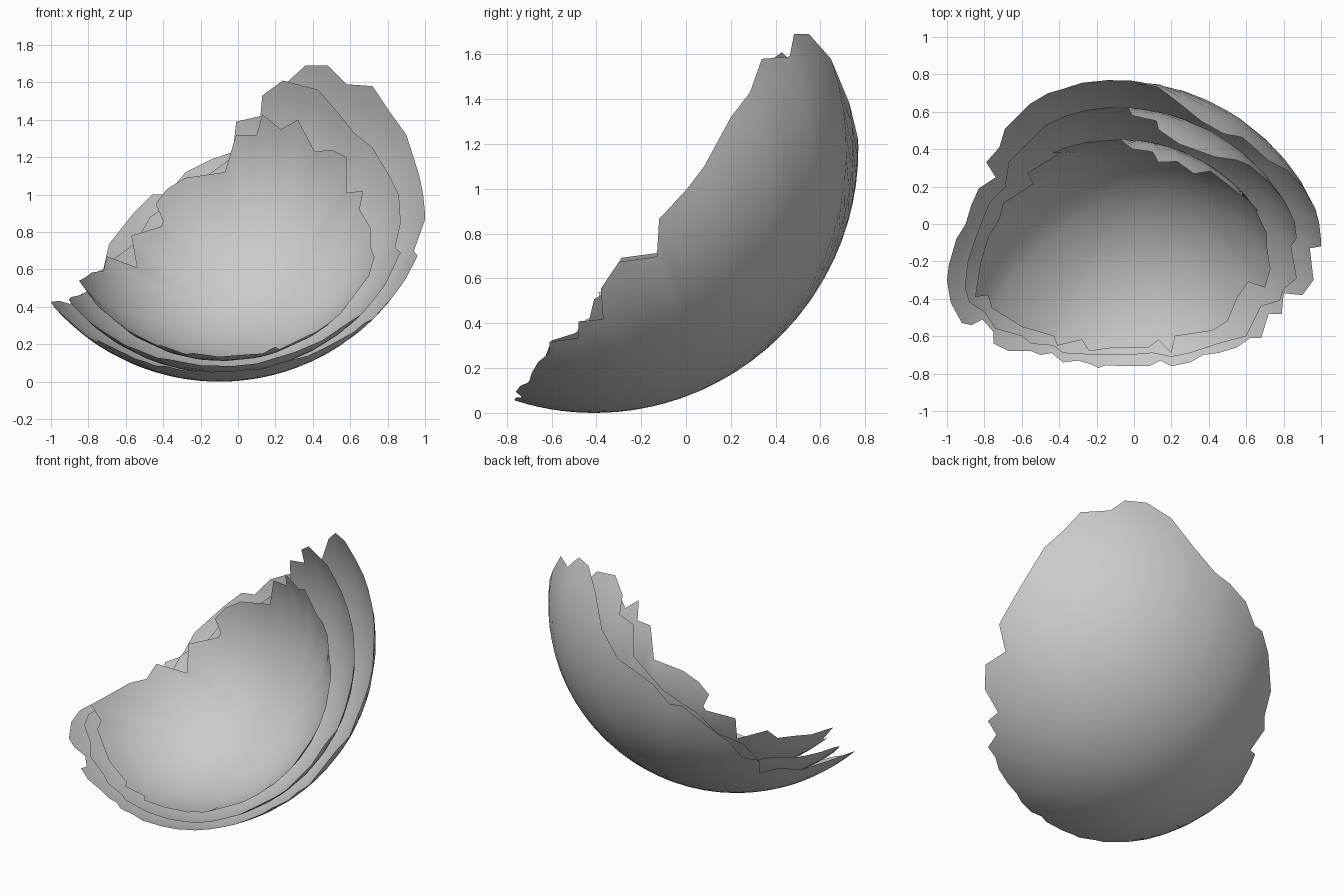
import bpy, bmesh, math
from mathutils import Vector

cube = bpy.data.objects.get("Cube")
if cube:
    bpy.data.objects.remove(cube, do_unlink=True)

grey = bpy.data.materials.new("shell grey")
grey.use_nodes = True
COLOUR = (0.6, 0.6, 0.6, 1)
grey.diffuse_color = COLOUR
bsdf = grey.node_tree.nodes["Principled BSDF"]
bsdf.inputs["Base Color"].default_value = COLOUR
bsdf.inputs["Roughness"].default_value = 0.8

RINGS = 16


def shell(name, centre, radius, low, high):
    """Broken piece of a sphere, bounded by a jagged rim.
    low: rim points (x, y) on the lower half, from right round the front to the left.
    high: rim points (x, z) on the rear half, from left over the top to the right."""
    c = Vector(centre)
    rim = []
    for x, y in low:
        dx, dy = x - c.x, y - c.y
        rim.append(Vector((dx, dy, -math.sqrt(max(0, radius**2 - dx*dx - dy*dy)))).normalized())
    for x, z in high:
        dx, dz = x - c.x, z - c.z
        rim.append(Vector((dx, math.sqrt(max(0, radius**2 - dx*dx - dz*dz)), dz)).normalized())
    pole = sum(rim, Vector()).normalized()

    # Meridians run from the deepest point of the bowl out to each rim point
    bm = bmesh.new()
    tip = bm.verts.new(c + pole * radius)
    lines = [[bm.verts.new(c + pole.slerp(d, i / RINGS) * radius)
              for i in range(1, RINGS + 1)] for d in rim]
    for k, a in enumerate(lines):
        b = lines[(k + 1) % len(lines)]
        bm.faces.new((tip, a[0], b[0]))
        for i in range(RINGS - 1):
            bm.faces.new((a[i], a[i + 1], b[i + 1], b[i]))
    bm.normal_update()
    if sum((f.calc_center_median() - c).dot(f.normal) for f in bm.faces) < 0:
        bmesh.ops.reverse_faces(bm, faces=bm.faces[:])
    for f in bm.faces:
        f.smooth = True
    mesh = bpy.data.meshes.new(name)
    bm.to_mesh(mesh)
    bm.free()
    mesh.materials.append(grey)
    obj = bpy.data.objects.new(name, mesh)
    bpy.context.collection.objects.link(obj)


# Largest shell
shell("outer_shell", (-0.10, -0.41, 1.18), 1.18,
      [(1.0, -.12), (.94, -.13), (.96, -.3), (.9, -.38), (.8, -.37), (.79, -.48),
       (.72, -.48), (.68, -.61), (.62, -.61), (.55, -.66), (.45, -.69), (.37, -.7),
       (.3, -.74), (.2, -.76), (.14, -.73), (.08, -.76), (-.05, -.76), (-.15, -.755),
       (-.19, -.77), (-.23, -.75), (-.3, -.73), (-.38, -.74), (-.44, -.69), (-.5, -.7),
       (-.55, -.68), (-.67, -.68), (-.75, -.64), (-.75, -.58), (-.81, -.51), (-.87, -.54),
       (-.92, -.53), (-.98, -.42), (-1, -.3), (-.99, -.22), (-.95, -.08), (-.9, 0),
       (-.87, .1), (-.83, .19), (-.74, .25), (-.79, .33), (-.72, .41), (-.69, .51)],
      [(-.56, .9), (-.46, 1.0), (-.38, 1.0), (-.28, 1.12), (-.14, 1.19), (-.02, 1.23),
       (.13, 1.38), (.24, 1.58), (.36, 1.69), (.48, 1.69), (.58, 1.59), (.72, 1.58),
       (.82, 1.43), (.9, 1.32), (.97, 1.1), (.99, 1.0), (1.0, .9)])

# Middle shell
shell("middle_shell", (-0.09, -0.425, 1.095), 1.05,
      [(.84, -.12), (.87, -.29), (.8, -.35), (.78, -.41), (.68, -.44), (.65, -.5),
       (.6, -.6), (.45, -.64), (.3, -.69), (.2, -.71), (.1, -.69), (-.03, -.7),
       (-.2, -.7), (-.38, -.69), (-.43, -.65), (-.55, -.64), (-.6, -.6), (-.74, -.56),
       (-.8, -.47), (-.88, -.42), (-.905, -.34), (-.89, -.2), (-.84, -.05), (-.77, .12),
       (-.69, .2), (-.67, .33), (-.55, .45), (-.47, .53)],
      [(-.37, .95), (-.25, 1.02), (-.14, 1.12), (-.03, 1.2), (-.01, 1.39), (.12, 1.42),
       (.13, 1.53), (.24, 1.61), (.43, 1.56), (.55, 1.42), (.62, 1.33), (.72, 1.25),
       (.81, 1.1), (.86, 1.0), (.87, .85)])

# Smallest shell
shell("inner_shell", (-0.08, -0.455, 1.02), 0.91,
      [(.71, -.12), (.73, -.24), (.7, -.34), (.61, -.31), (.55, -.4), (.5, -.52),
       (.42, -.57), (.22, -.6), (.2, -.69), (.13, -.62), (.08, -.66), (-.1, -.66),
       (-.24, -.68), (-.28, -.62), (-.41, -.65), (-.43, -.6), (-.6, -.55), (-.76, -.45),
       (-.78, -.38), (-.85, -.39), (-.82, -.2), (-.78, -.07), (-.72, .03)],
      [(-.7, .67), (-.54, .61), (-.57, .78), (-.41, .83), (-.4, .86), (-.44, .95),
       (-.38, 1.03), (-.28, 1.09), (-.07, 1.12), (-.01, 1.32), (.1, 1.32), (.13, 1.43),
       (.23, 1.35), (.32, 1.4), (.41, 1.23), (.5, 1.24), (.58, 1.2), (.58, 1.01),
       (.67, 1.02), (.65, .92), (.71, .82)])
